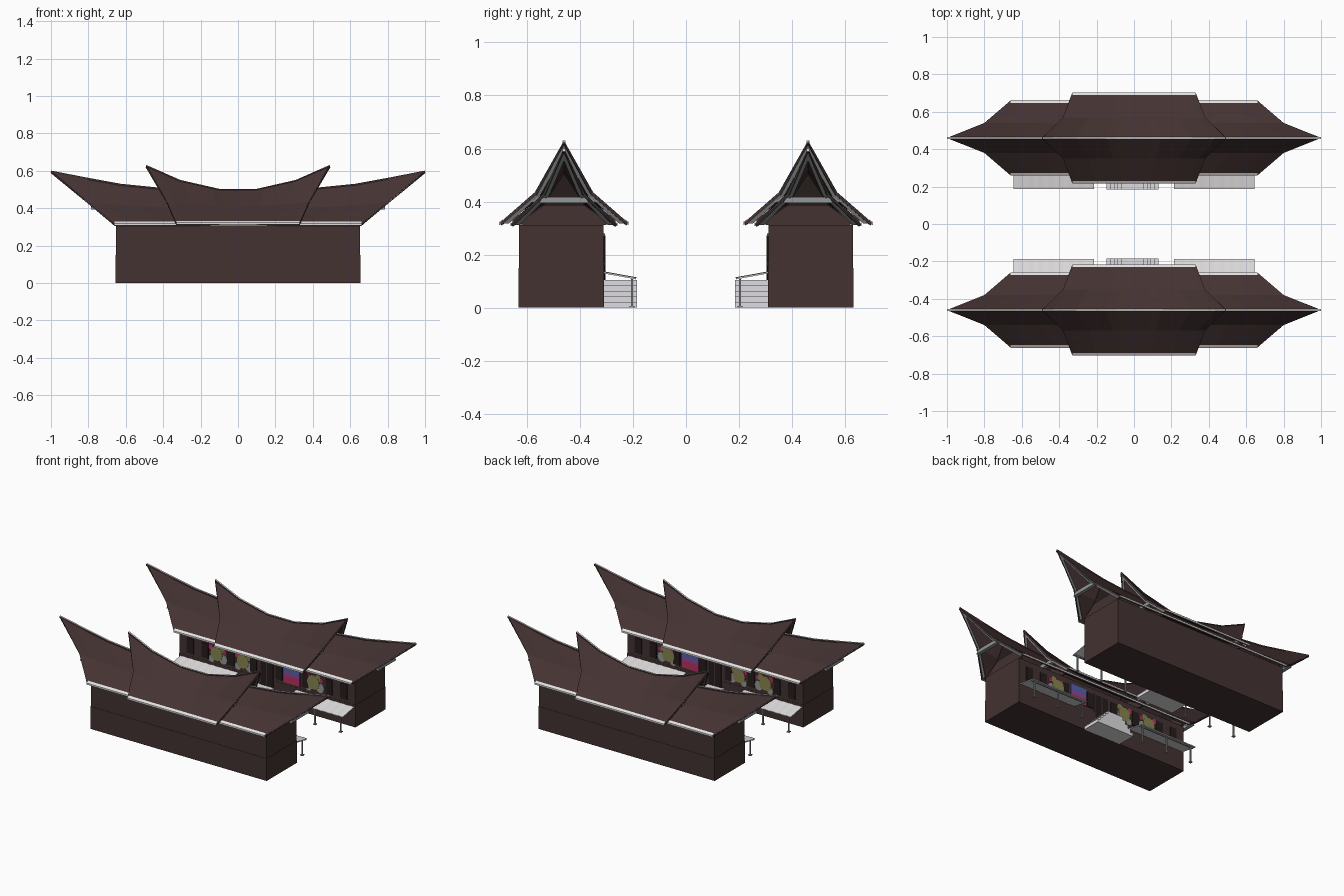
import bpy, bmesh, math

if "Cube" in bpy.data.objects:
    bpy.data.objects.remove(bpy.data.objects["Cube"])

def mat(name, r, g, b):
    m = bpy.data.materials.new(name)
    m.diffuse_color = (r, g, b, 1)
    m.use_nodes = True
    m.node_tree.nodes["Principled BSDF"].inputs["Base Color"].default_value = m.diffuse_color
    return m

BROWN = mat("brown_timber", .058, .032, .032)
DARK = mat("dark_timber", .02, .012, .012)
GREY = mat("grey_trim", .30, .31, .31)
WHITE = mat("white_trim", .76, .74, .75)
STONE = mat("pale_stone", .74, .72, .75)
OLIVE = mat("olive", .25, .23, .08)
PINK = mat("pink_red", .48, .03, .13)
BLUE = mat("blue", .09, .12, .42)
PURPLE = mat("purple", .22, .08, .30)
YR = 0.46  # ridge distance from the courtyard centre

def mesh(name, verts, faces, mats, recalc=True):
    me = bpy.data.meshes.new(name)
    me.from_pydata(verts, [], faces)
    if recalc:
        bm = bmesh.new()
        bm.from_mesh(me)
        bmesh.ops.recalc_face_normals(bm, faces=bm.faces)
        bm.to_mesh(me)
        bm.free()
    for m in mats:
        me.materials.append(m)
    ob = bpy.data.objects.new(name, me)
    bpy.context.collection.objects.link(ob)
    return ob

def solidify(ob, thickness, offset):
    s = ob.modifiers.new("thickness", 'SOLIDIFY')
    s.thickness, s.offset = thickness, offset

def prism(name, a, b, m):
    """Closed solid between two matching outlines."""
    n = len(a)
    faces = [tuple(range(n)), tuple(range(n, 2 * n))]
    faces += [(i, (i + 1) % n, n + (i + 1) % n, n + i) for i in range(n)]
    return mesh(name, list(a) + list(b), faces, [m])

def box(name, x0, x1, y0, y1, z0, z1, m):
    q = [(x0, y0), (x1, y0), (x1, y1), (x0, y1)]
    return prism(name, [(x, y, z0) for x, y in q], [(x, y, z1) for x, y in q], m)

def slab_x(name, x0, x1, yz, m):
    """Outline in y and z, extruded along x."""
    return prism(name, [(x0, y, z) for y, z in yz], [(x1, y, z) for y, z in yz], m)

def interp(table, t):
    for (a, u), (b, v) in zip(table, table[1:]):
        if t <= b:
            return u + (v - u) * (t - a) / (b - a)
    return table[-1][1]

def roof(name, yc, ridge, ex, mx, rx, ey, my, ez, mz0, mz1):
    """Saddle roof: eave, middle and ridge lines with swept-out ends."""
    pos = sorted({t for t, _ in ridge} | {.3, .9})
    ts = [-t for t in reversed(pos) if t > 0] + pos
    verts, faces = [], []
    for t in ts:
        u = abs(t)
        mz = mz0 + (mz1 - mz0) * u * u
        verts += [(ex * t, yc - ey, ez), (mx * t, yc - my, mz), (rx * t, yc, interp(ridge, u)),
                  (mx * t, yc + my, mz), (ex * t, yc + ey, ez)]
    for i in range(len(ts) - 1):
        for j in range(4):
            k = i * 5 + j
            faces.append((k, k + 5, k + 6, k + 1))
    solidify(mesh(name, verts, faces, [BROWN], recalc=False), .012, -1)
    # ridge capping, pale on top and at the tips
    caps = []
    for t in ts:
        z = interp(ridge, abs(t))
        x = rx * t
        caps += [(x, yc - .006, z - .012), (x, yc + .006, z - .012),
                 (x, yc + .006, z + .001), (x, yc - .006, z + .001)]
    f, n = [(0, 1, 2, 3), tuple(range(len(caps) - 4, len(caps)))], 4
    for i in range(len(ts) - 1):
        f += [(i*n + j, i*n + (j+1) % n, (i+1)*n + (j+1) % n, (i+1)*n + j) for j in range(n)]
    cap = mesh(name + "_ridge_cap", caps, f, [BROWN, WHITE])
    for p in cap.data.polygons:
        p.material_index = int(p.normal.z > .5 or abs(p.normal.x) > .8)
    slope = (mz0 - ez) / (ey - my)
    tip = interp(ridge, 1)
    for d in (-1, 1):
        # pale boards lying along the eaves
        slab_x(name + "_eave_board", -ex, ex,
               [(yc + d * (ey + .002), ez - .008), (yc + d * (ey + .002), ez + .003),
                (yc + d * (ey - .013), ez + .004 + .013 * slope), (yc + d * (ey - .013), ez - .004)], WHITE)
        # grey barge boards inside the swept roof ends
        drop = .045
        back = drop * (rx - mx) / (tip - mz1)
        for e in (-1, 1):
            pts = [(d * (rx - .004), yc, tip - .004), (d * (mx - .002), yc + e * my, mz1 - .004),
                   (d * (ex - .002), yc + e * ey, ez - .002), (d * (rx - back), yc, tip - drop),
                   (d * (mx - .004), yc + e * (my - .024), mz1 - .006), (d * (ex - .004), yc + e * (ey - .034), ez - .002)]
            solidify(mesh(name + "_barge_board", pts, [(0, 1, 4, 3), (1, 2, 5, 4)], [GREY]), .004, 0)
        # tie beam, end wall and dark peak
        bx, gx = (mx - .025) * d, (ex - .02) * d
        slab_x(name + "_tie_beam", bx - .012 * d, bx + .012 * d,
               [(yc + y, z) for y, z in ((-my - .015, mz1 - .036), (my + .015, mz1 - .036),
                                         (my, mz1 - .012), (-my, mz1 - .012))], GREY)
        top, zc = interp(ridge, ex / rx) - .03, mz0 - .012
        slab_x(name + "_gable_wall", gx, gx - .008 * d,
               [(yc + y, z) for y, z in ((-ey * .8, ez - .004), (ey * .8, ez - .004),
                                         (ey * .8, ez + .012), (my, zc), (-my, zc), (-ey * .8, ez + .012))], BROWN)
        slab_x(name + "_gable_peak", gx, gx - .008 * d,
               [(yc - my, zc), (yc + my, zc), (yc, top)], DARK)

for s, side in ((-1, "front_"), (1, "rear_")):
    yc = s * YR
    # walls with a slightly proud lower half
    box(side + "upper_wall", -.653, .653, s * .311, s * .629, .15, .312, BROWN)
    box(side + "lower_wall", -.655, .655, s * .31, s * .631, 0, .15, BROWN)
    roof(side + "long_roof", yc, [(0, .49), (.2, .495), (.43, .51), (.63, .53), (.82, .565), (1, .60)],
         .66, .80, 1.0, .20, .08, .315, .395, .43)
    roof(side + "centre_roof", yc, [(0, .502), (.2, .502), (.63, .55), (1, .63)],
         .33, .38, .49, .242, .11, .32, .41, .435)

    # double stair rising from both sides to a landing
    for i in range(5):
        w = .14 - .02 * i
        box(side + "stair_step", -w - .008, w - .008, s * .185, s * .312, .021 * i, .021 * (i + 1), STONE)

    # ribbed lean-to canopies on thin posts
    for d in (-1, 1):
        n = 16
        rows = []
        for i in range(n + 1):
            x = d * (.215 + .43 * i / n)
            h = .002 * (i % 2)
            rows += [(x, s * .31, .132 + h), (x, s * .188, .11 + h)]
        can = mesh(side + "canopy", rows, [(2*i, 2*i+2, 2*i+3, 2*i+1) for i in range(n)], [WHITE])
        solidify(can, .006, 0)
        box(side + "canopy_beam", d * .22, d * .64, s * .2, s * .208, .104, .11, GREY)
        for x in (.24, .43, .62):
            box(side + "canopy_post", d * x - .004, d * x + .004, s * .2, s * .208, 0, .11, GREY)
            box(side + "post_foot", d * x - .009, d * x + .009, s * .195, s * .213, 0, .006, GREY)

    # courtyard door and dark windows
    def plate(name, x0, x1, z0, z1, m, out=.006):
        box(side + name, x0, x1, s * .312, s * (.311 - out), z0, z1, m)
    plate("door_frame", -.055, .055, .105, .28, BROWN, .004)
    plate("door", -.048, .048, .105, .273, DARK)
    plate("door_middle_rail", -.003, .003, .105, .273, BROWN, .008)
    for x in (-.57, -.46, -.27, -.1, .09, .285, .46, .57):
        plate("window", x - .025, x + .025, .17, .27, DARK)

    # round wall ornaments with bright petals
    for x in (-.375, -.18, .345):
        for dx, dz, r, m, o in ((0, .005, .046, OLIVE, .007), (-.042, .042, .018, PINK, .005),
                                (.05, -.02, .03, GREY, .005), (-.035, -.035, .022, GREY, .005),
                                (.035, .04, .022, OLIVE, .006), (.06, .03, .014, PINK, .004)):
            ring = [(x + dx + r * math.cos(a * math.pi / 5), dz + .215 + 1.1 * r * math.sin(a * math.pi / 5))
                    for a in range(10)]
            prism(side + "ornament", [(p, s * .312, z) for p, z in ring],
                  [(p, s * (.311 - o), z) for p, z in ring], m)
    # striped banner
    plate("banner_blue", .12, .245, .24, .28, BLUE)
    plate("banner_purple", .12, .245, .215, .24, PURPLE)
    plate("banner_pink", .12, .245, .165, .215, PINK)
